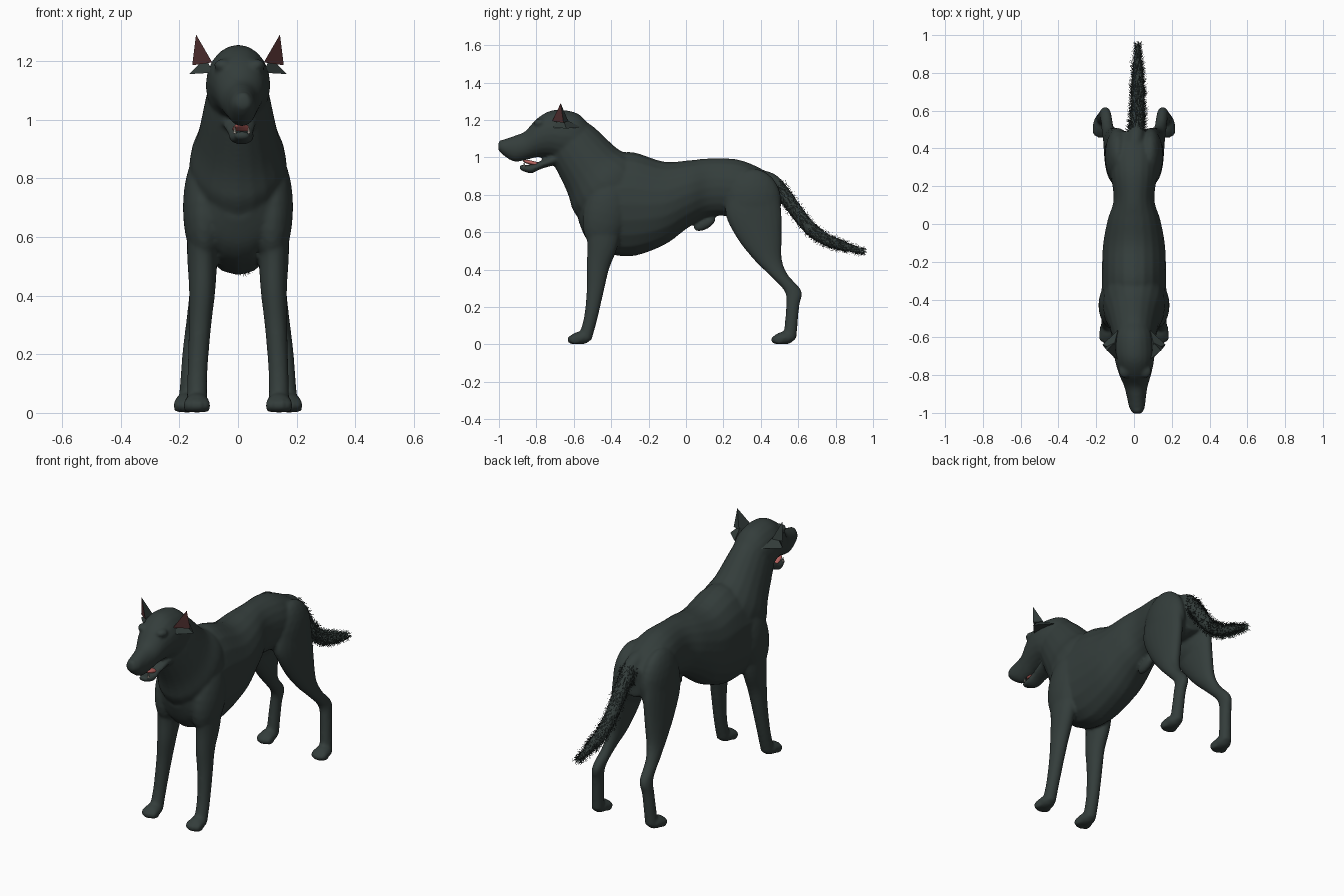
import bpy, bmesh, math, random
from mathutils import Vector, Matrix

cube = bpy.data.objects.get("Cube")
if cube:
    bpy.data.objects.remove(cube, do_unlink=True)
random.seed(4)


def material(name, rgb):
    m = bpy.data.materials.new(name)
    m.use_nodes = True
    m.diffuse_color = (*rgb, 1)
    m.node_tree.nodes["Principled BSDF"].inputs["Base Color"].default_value = (*rgb, 1)
    return m


COAT = material("dark coat", (0.034, 0.047, 0.044))
EAR = material("inner ear", (0.085, 0.03, 0.03))
TONGUE = material("tongue pink", (0.5, 0.13, 0.12))
TOOTH = material("tooth ivory", (0.6, 0.55, 0.48))


def finish(bm, name, *mats):
    bmesh.ops.recalc_face_normals(bm, faces=bm.faces)
    mesh = bpy.data.meshes.new(name)
    bm.to_mesh(mesh)
    bm.free()
    ob = bpy.data.objects.new(name, mesh)
    bpy.context.collection.objects.link(ob)
    for m in mats:
        mesh.materials.append(m)
    return ob


def spline(stations, steps=5):
    """Smooth curve through all stations."""
    pts = [Vector(s) for s in stations]
    out = []
    for i in range(len(pts) - 1):
        p0, p1, p2 = pts[max(i - 1, 0)], pts[i], pts[i + 1]
        p3 = pts[min(i + 2, len(pts) - 1)]
        for k in range(steps):
            t = k / steps
            out.append(p1 + (p2 - p0) * (t / 2)
                       + (p0 * 2 - p1 * 5 + p2 * 4 - p3) * (t * t / 2)
                       + (p1 * 3 - p0 - p2 * 3 + p3) * (t ** 3 / 2))
    return out + [pts[-1]]


def tube(bm, stations, axis=None, sides=20):
    """Closed loft through (x, y, z, half width, half depth) stations."""
    rows = spline(stations)
    rings = []
    for i, r in enumerate(rows):
        a, b = rows[max(i - 1, 0)], rows[min(i + 1, len(rows) - 1)]
        d = Vector(axis) if axis else Vector((0, b[1] - a[1], b[2] - a[2])).normalized()
        up = Vector((0, -d.z, d.y))
        ring = []
        for k in range(sides):
            t = math.tau * k / sides
            p = Vector(r[:3]) + up * (r[4] * math.sin(t))
            p.x += r[3] * math.cos(t)
            ring.append(bm.verts.new(p))
        rings.append(ring)
    for a, b in zip(rings, rings[1:]):
        for k in range(sides):
            j = (k + 1) % sides
            bm.faces.new((a[k], a[j], b[j], b[k]))
    bm.faces.new(rings[0])
    bm.faces.new(rings[-1])


def section(bm, rows):
    """Loft through upright (y, top, bottom, half width, x shift) sections."""
    tube(bm, [(x, y, (t + b) / 2, w, (t - b) / 2) for y, t, b, w, x in rows], (0, 1, 0))


def blob(bm, centre, size, tilt=0):
    m = Matrix.Translation(centre) @ Matrix.Rotation(tilt, 4, 'X') @ Matrix.Diagonal((*size, 1))
    bmesh.ops.create_icosphere(bm, subdivisions=3, radius=1, matrix=m)


body = bmesh.new()
# Trunk
section(body, [(-.575, .79, .66, .06, 0), (-.53, .92, .56, .135, 0), (-.45, .99, .50, .17, 0),
               (-.3, 1.03, .47, .17, 0), (-.12, .978, .53, .165, 0), (.02, .985, .63, .14, 0),
               (.13, .995, .685, .108, 0), (.28, .988, .68, .125, 0), (.41, .935, .67, .125, 0),
               (.49, .87, .69, .08, 0)])
# Neck
tube(body, [(0, -.38, .78, .16, .22), (0, -.44, .86, .165, .215), (0, -.505, .94, .138, .175),
            (0, -.605, 1.075, .108, .143), (.003, -.65, 1.13, .09, .11)])
# Skull, muzzle and lower jaw
section(body, [(-.52, 1.18, 1.02, .07, 0), (-.58, 1.235, .98, .1, 0), (-.66, 1.254, .98, .11, 0),
               (-.73, 1.248, 1.0, .102, .003), (-.8, 1.205, 1.0, .084, .006),
               (-.86, 1.14, .985, .062, .01), (-.92, 1.115, .978, .05, .013),
               (-.975, 1.095, 1.01, .04, .016), (-1.004, 1.075, 1.04, .022, .017)])
section(body, [(-.68, 1.03, .965, .065, .003), (-.77, .985, .94, .047, .008),
               (-.83, .962, .915, .042, .012), (-.89, .96, .935, .022, .014)])
blob(body, (.017, -.985, 1.075), (.026, .018, .02))
# Sheath
blob(body, (0, .1, .645), (.025, .065, .03), .5)
# Tail
TAIL = [(0, .40, .90, .04, .035), (.01, .47, .865, .042, .04), (.018, .55, .765, .038, .038),
        (.02, .65, .635, .035, .036), (.02, .74, .565, .032, .033), (.02, .83, .53, .026, .027),
        (.02, .945, .497, .01, .012)]
tube(body, TAIL)

for s in (-1, 1):
    # Shoulder, haunch and brow masses
    blob(body, (s * .115, -.43, .7), (.073, .12, .2), -.2)
    blob(body, (s * .085, .36, .76), (.07, .15, .18))
    blob(body, (s * .055 + .005, -.78, 1.185), (.032, .035, .022))
    # Legs
    tube(body, [(s * .12, -.44, .72, .055, .11), (s * .122, -.445, .55, .052, .085),
                (s * .122, -.47, .42, .045, .062), (s * .13, -.485, .29, .038, .046),
                (s * .138, -.51, .14, .034, .036), (s * .14, -.54, .03, .035, .036)])
    tube(body, [(s * .095, .36, .80, .055, .14), (s * .1, .362, .69, .056, .15),
                (s * .11, .395, .56, .05, .117), (s * .122, .44, .45, .041, .074),
                (s * .138, .497, .37, .032, .05), (s * .15, .572, .285, .03, .046),
                (s * .16, .57, .2, .03, .035), (s * .17, .555, .03, .033, .035)], (0, 0, -1))
    # Paws with four toes
    for x, y in ((.14, -.565), (.174, .525)):
        blob(body, (s * x, y, .034), (.043, .055, .034))
        for k in range(4):
            off = k - 1.5
            blob(body, (s * x + off * .021, y - .045 + abs(off) * .012, .025),
                 (.014, .032, .025))

dog = finish(body, "body", COAT)
fuse = dog.modifiers.new("fuse", 'REMESH')
fuse.mode = 'VOXEL'
fuse.voxel_size = .009
fuse.use_smooth_shade = True
soft = dog.modifiers.new("soften", 'SMOOTH')
soft.factor = .5
soft.iterations = 4

# Ears: upright tip with a bare front, and a folded flap below
for s, side in ((1, "left"), (-1, "right")):
    for part, pts in (("ear", ((.143, -.67, 1.29), (.156, -.655, 1.185), (.088, -.715, 1.195),
                               (.105, -.63, 1.195))),
                      ("ear_flap", ((.11, -.66, 1.21), (.167, -.64, 1.155), (.085, -.73, 1.16),
                                    (.085, -.56, 1.16)))):
        bm = bmesh.new()
        v = [bm.verts.new((s * x, y, z)) for x, y, z in pts]
        for i in range(4):
            bm.faces.new(v[:i] + v[i + 1:])
        bmesh.ops.recalc_face_normals(bm, faces=bm.faces)
        for f in bm.faces:
            f.material_index = int(part == "ear" and f.normal.y < -.3)
        finish(bm, f"{side}_{part}", COAT, EAR)

# Tongue and fangs
bm = bmesh.new()
blob(bm, (.011, -.815, .968), (.03, .06, .012), -.25)
for f in bm.faces:
    f.smooth = True
finish(bm, "tongue", TONGUE)
bm = bmesh.new()
for s in (-1, 1):
    bmesh.ops.create_cone(bm, segments=8, radius1=.006, radius2=0, depth=.03, cap_ends=True,
                          matrix=Matrix.Translation((.013 + s * .024, -.865, .967)))
finish(bm, "fangs", TOOTH)

# Tail fur: fine blades sweeping toward the tip
bm = bmesh.new()
path = spline(TAIL, 12)
for n in range(3200):
    i = random.randrange(14, len(path) - 1)
    r, d = path[i], Vector((path[i + 1] - path[i])[:3]).normalized()
    t = random.uniform(0, math.tau)
    out = Vector((math.cos(t), -d.z * math.sin(t), d.y * math.sin(t)))
    root = Vector(r[:3]) + out * r[3] * .95 + d * random.uniform(-.01, .01)
    side = d.cross(out) * .0016
    tip = root + d * random.uniform(.01, .03) + out * random.uniform(.004, .026)
    bm.faces.new([bm.verts.new(p) for p in (root - side, root + side, tip)])
finish(bm, "tail_fur", COAT)
